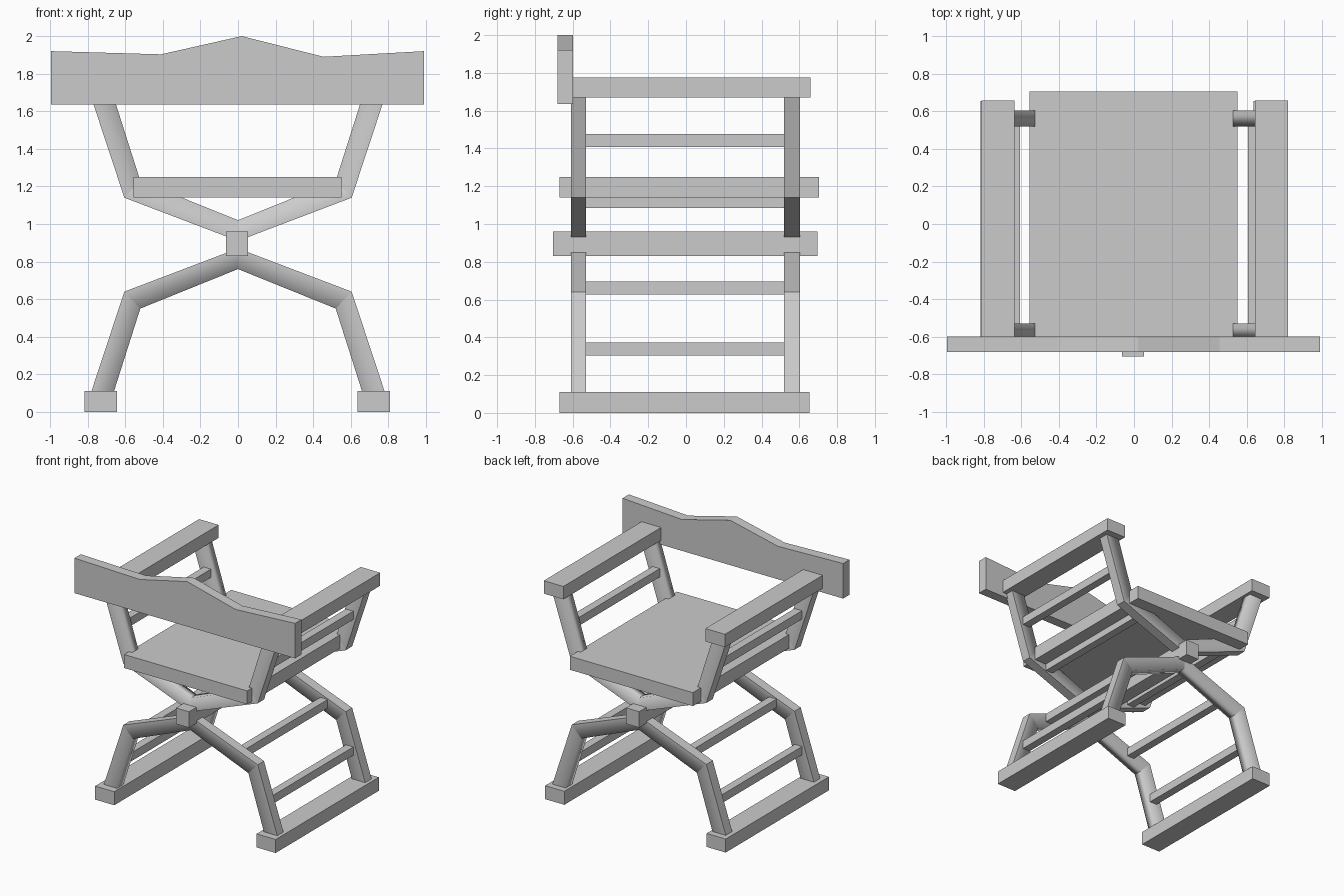
import bpy
import bmesh

cube = bpy.data.objects.get("Cube")
if cube:
    bpy.data.objects.remove(cube, do_unlink=True)

grey = bpy.data.materials.new("plain grey")
grey.use_nodes = True
colour = (0.6, 0.6, 0.6, 1)
grey.diffuse_color = colour
grey.node_tree.nodes["Principled BSDF"].inputs["Base Color"].default_value = colour

MID = 0.89  # height where the crossed frames meet


def finish(name, bm):
    bmesh.ops.recalc_face_normals(bm, faces=bm.faces)
    mesh = bpy.data.meshes.new(name)
    bm.to_mesh(mesh)
    bm.free()
    mesh.materials.append(grey)
    obj = bpy.data.objects.new(name, mesh)
    bpy.context.collection.objects.link(obj)
    return obj


def box(name, xs, ys, zs):
    bm = bmesh.new()
    bmesh.ops.create_cube(bm, size=1)
    for v in bm.verts:
        v.co = [r[0] if c < 0 else r[1] for c, r in zip(v.co, (xs, ys, zs))]
    return finish(name, bm)


def frame(name, ys, flip):
    """Bent frame swept along an outer and an inner line."""
    outer = [(0.78, 0.11), (0.605, 0.64), (0, 0.87)]
    inner = [(0.66, 0.11), (0.52, 0.55), (0, 0.76)]
    outer += [(-x, z) for x, z in outer[-2::-1]]
    inner += [(-x, z) for x, z in inner[-2::-1]]
    bm = bmesh.new()
    rings = []
    for o, i in zip(outer, inner):
        section = [(o, ys[0]), (o, ys[1]), (i, ys[1]), (i, ys[0])]
        rings.append([bm.verts.new((p[0], y, 2 * MID - p[1] if flip else p[1]))
                      for p, y in section])
    for a, b in zip(rings, rings[1:]):
        for k in range(4):
            n = (k + 1) % 4
            bm.faces.new((a[k], a[n], b[n], b[k])).smooth = True
    bm.faces.new(rings[0])
    bm.faces.new(rings[-1][::-1])
    # Sharp bends and a flat outer side; the other sides shade softly
    for r in rings:
        for k in range(4):
            bm.edges.get((r[k], r[(k + 1) % 4])).smooth = False
    for a, b in zip(rings, rings[1:]):
        for k in (0, 1):
            bm.edges.get((a[k], b[k])).smooth = False
    return finish(name, bm)


# Crossed frames, front and back
for place, ys in (("front", (-0.61, -0.53)), ("back", (0.52, 0.603))):
    frame(place + "_leg_frame", ys, False)
    frame(place + "_arm_frame", ys, True)

# Feet, armrests and side slats
for side, s in (("left", 1), ("right", -1)):
    def span(centre, half):
        return (s * centre - half, s * centre + half)

    shift = 0.004
    foot = [x - shift for x in span(0.726, 0.086)]
    arm = [x + shift for x in span(0.727, 0.088)]
    box(side + "_foot", foot, (-0.67, 0.655), (0, 0.11))
    box(side + "_armrest", arm, (-0.61, 0.658), (1.67, 1.775))
    for label, x, z in (("outer", 0.64, 0.338), ("inner", 0.41, 0.662)):
        for level, height in (("lower", z), ("upper", 2 * MID - z)):
            box(f"{side}_{level}_{label}_slat", span(x, 0.033),
                (-0.54, 0.53), (height - 0.034, height + 0.034))

# Seat and pivot bar
box("seat", (-0.555, 0.552), (-0.67, 0.705), (1.14, 1.25))
box("pivot_bar", (-0.065, 0.053), (-0.705, 0.695), (0.83, 0.96))

# Shaped back board
outline = [(-0.995, 1.635), (0.99, 1.635), (0.99, 1.92), (0.455, 1.89),
           (0.02, 2.0), (-0.41, 1.903), (-0.995, 1.92)]
bm = bmesh.new()
face = bm.faces.new([bm.verts.new((x, -0.68, z)) for x, z in outline])
ext = bmesh.ops.extrude_face_region(bm, geom=[face])
bmesh.ops.translate(bm, vec=(0, 0.082, 0),
                    verts=[g for g in ext["geom"] if isinstance(g, bmesh.types.BMVert)])
finish("back_board", bm)
